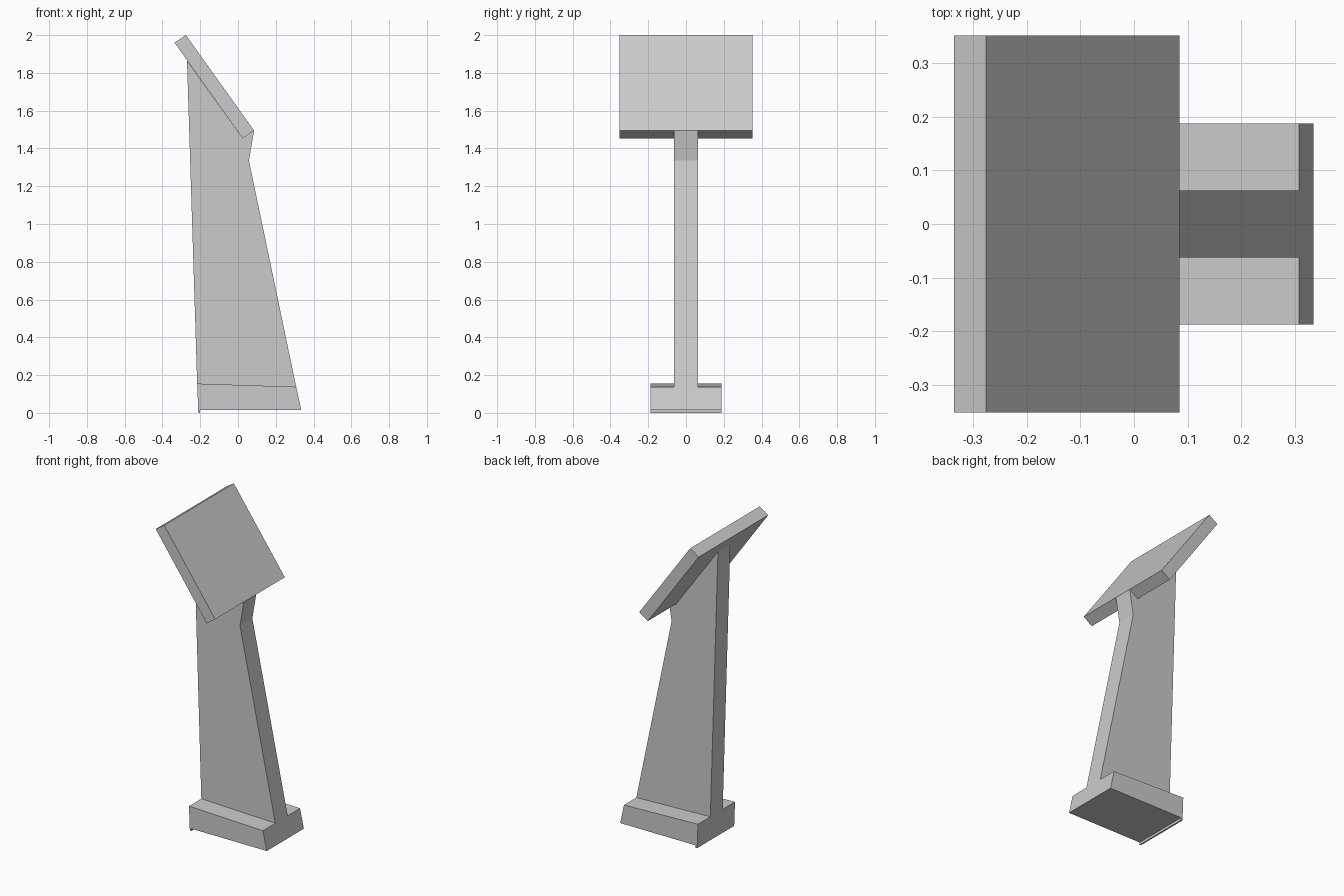
import bpy
import bmesh

cube = bpy.data.objects.get("Cube")
if cube:
    bpy.data.objects.remove(cube, do_unlink=True)

GREY = (0.6, 0.6, 0.6, 1.0)
grey = bpy.data.materials.new("plain grey")
grey.use_nodes = True
grey.diffuse_color = GREY
grey.node_tree.nodes["Principled BSDF"].inputs["Base Color"].default_value = GREY


def extrude_profile(name, profile, half_width):
    """Extrude a side profile of (x, z) points symmetrically along y."""
    bm = bmesh.new()
    face = bm.faces.new([bm.verts.new((x, -half_width, z)) for x, z in profile])
    moved = bmesh.ops.extrude_face_region(bm, geom=[face])["geom"]
    verts = [v for v in moved if isinstance(v, bmesh.types.BMVert)]
    bmesh.ops.translate(bm, verts=verts, vec=(0, 2 * half_width, 0))
    bmesh.ops.recalc_face_normals(bm, faces=bm.faces)
    mesh = bpy.data.meshes.new(name)
    bm.to_mesh(mesh)
    bm.free()
    mesh.materials.append(grey)
    obj = bpy.data.objects.new(name, mesh)
    bpy.context.collection.objects.link(obj)
    return obj


# Corners shared by the panel and the post that holds it
panel_low_back = (0.025, 1.453)
panel_low_front = (0.085, 1.495)

# Tilted display panel
extrude_profile("display_panel", [
    panel_low_back, panel_low_front, (-0.276, 2.0), (-0.336, 1.96)], 0.352)

# Tapered post, notched to carry the panel
extrude_profile("post", [
    (-0.216, 0.15), (0.308, 0.138), (0.058, 1.335),
    panel_low_front, panel_low_back, (-0.27, 1.865)], 0.0625)

# Wide base with a thin lip under its back edge
extrude_profile("base", [
    (-0.21, 0.0), (-0.2, 0.0), (-0.2, 0.015), (0.335, 0.015),
    (0.308, 0.138), (-0.216, 0.155)], 0.1875)
